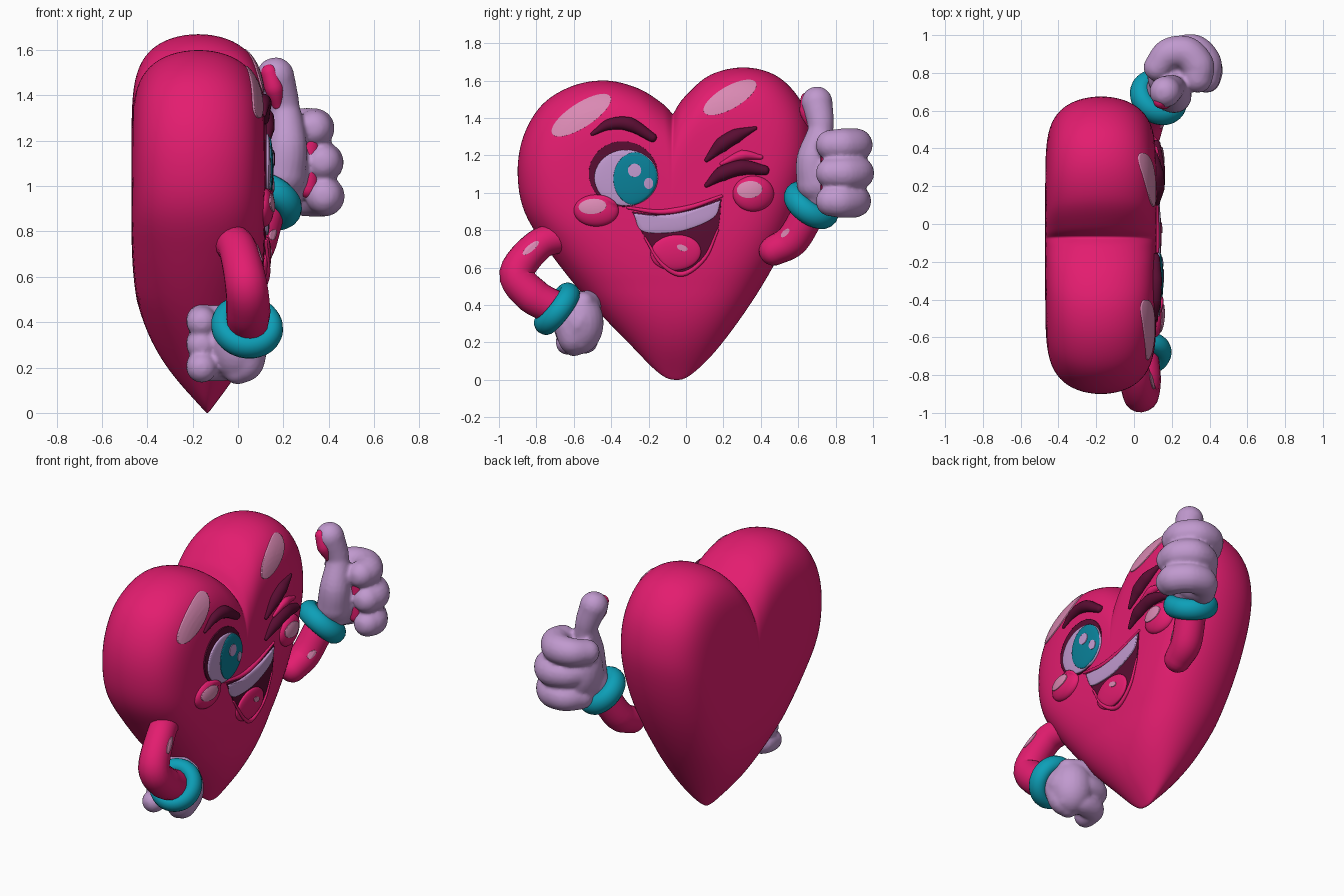
import bpy, bmesh
from math import sin, cos, pi, sqrt, radians
from mathutils import Vector, Matrix
from mathutils.bvhtree import BVHTree

if "Cube" in bpy.data.objects:
    bpy.data.objects.remove(bpy.data.objects["Cube"])


def material(name, rgb):
    m = bpy.data.materials.new(name)
    m.use_nodes = True
    m.diffuse_color = (*rgb, 1)
    m.node_tree.nodes["Principled BSDF"].inputs["Base Color"].default_value = (*rgb, 1)
    return m


pink = material("hot pink", (0.77, 0.012, 0.16))
maroon = material("dark maroon", (0.1, 0.004, 0.032))
lilac = material("lilac", (0.53, 0.32, 0.62))
teal = material("teal", (0.004, 0.35, 0.48))
iris_teal = material("deep teal", (0.003, 0.22, 0.32))
shine = material("pale pink", (0.7, 0.25, 0.45))

layers = []  # surfaces that later face parts are laid on


def finish(bm, name, mat, layer=False):
    bmesh.ops.recalc_face_normals(bm, faces=bm.faces[:])
    if layer:
        layers.append(BVHTree.FromBMesh(bm))
    mesh = bpy.data.meshes.new(name)
    bm.to_mesh(mesh)
    bm.free()
    mesh.materials.append(mat)
    mesh.shade_smooth()
    ob = bpy.data.objects.new(name, mesh)
    bpy.context.collection.objects.link(ob)
    return ob


def spline(pts, steps=6):
    """Smooth open path through the points."""
    p = [Vector(v) for v in pts]
    p = [2 * p[0] - p[1]] + p + [2 * p[-1] - p[-2]]
    out = []
    for a, b, c, d in zip(p, p[1:], p[2:], p[3:]):
        for i in range(steps):
            t = i / steps
            out.append(0.5 * (2 * b + (c - a) * t + (2 * a - 5 * b + 4 * c - d) * t * t
                              + (3 * b - a - 3 * c + d) * t ** 3))
    return out + [p[-2]]


def bridge(bm, rings):
    for a, b in zip(rings, rings[1:]):
        n = len(a)
        for i in range(n):
            bm.faces.new((a[i], a[(i + 1) % n], b[(i + 1) % n], b[i]))


def surface_x(y, z):
    hits = [t.ray_cast(Vector((2, y, z)), Vector((-1, 0, 0)))[0] for t in layers]
    return max([h.x for h in hits if h] or [-0.15])


def tube(bm, path, radii, sides=18):
    """Round-ended tube; radii are spread evenly along the path."""
    path = spline(path)
    n = len(path) - 1
    rad = []
    for i in range(n + 1):
        f = i / n * (len(radii) - 1)
        k = min(int(f), len(radii) - 2)
        rad.append(radii[k] + (radii[k + 1] - radii[k]) * (f - k))
    first, last = (path[0] - path[1]).normalized(), (path[-1] - path[-2]).normalized()
    caps = [pi / 2 * k / 5 for k in range(1, 5)]
    stops = [(path[0] + first * rad[0] * sin(a), rad[0] * cos(a)) for a in reversed(caps)]
    stops += list(zip(path, rad))
    stops += [(path[-1] + last * rad[-1] * sin(a), rad[-1] * cos(a)) for a in caps]
    tangent = -first
    side = tangent.orthogonal().normalized()
    rings = []
    for i, (p, r) in enumerate(stops):
        t = (stops[min(i + 1, len(stops) - 1)][0] - stops[max(i - 1, 0)][0]).normalized()
        side = tangent.rotation_difference(t) @ side
        tangent = t
        up = t.cross(side)
        rings.append([bm.verts.new(p + r * (side * cos(a) + up * sin(a)))
                      for a in (2 * pi * j / sides for j in range(sides))])
    bridge(bm, rings)
    bm.faces.new(rings[0])
    bm.faces.new(rings[-1])


def tube_part(name, mat, path, radii, layer=False):
    bm = bmesh.new()
    tube(bm, path, radii)
    finish(bm, name, mat, layer)


def ellipse(y, z, ry, rz, tilt=0, n=40):
    c, s = cos(radians(tilt)), sin(radians(tilt))
    return [(y + ry * cos(a) * c - rz * sin(a) * s, z + ry * cos(a) * s + rz * sin(a) * c)
            for a in (2 * pi * i / n for i in range(n))]


def patch(name, mat, outline, height=0.0, lift=0.007):
    """Thin plate or dome laid over the face."""
    bm = bmesh.new()
    cy = sum(p[0] for p in outline) / len(outline)
    cz = sum(p[1] for p in outline) / len(outline)

    def point(y, z, s):
        return bm.verts.new((surface_x(y, z) + lift + height * sqrt(max(0, 1 - s * s)), y, z))
    rings = []
    for k in range(10):
        s = cos(pi / 2 * k / 10)
        rings.append([point(cy + (y - cy) * s, cz + (z - cz) * s, s) for y, z in outline])
    # the rim is turned down into the surface
    rings.insert(0, [bm.verts.new(v.co - Vector((lift + 0.002, 0, 0))) for v in rings[0]])
    bridge(bm, rings)
    tip = point(cy, cz, 0)
    last = rings[-1]
    for i in range(len(last)):
        bm.faces.new((last[i], last[(i + 1) % len(last)], tip))
    finish(bm, name, mat, True)


# Puffy heart body: thick to the rim, tapering to the tip
outline = spline([(-0.07, 1.42), (-0.01, 1.51), (0.13, 1.63), (0.32, 1.67), (0.5, 1.615),
                  (0.63, 1.46), (0.675, 1.25), (0.64, 1.02), (0.54, 0.75), (0.38, 0.46),
                  (0.18, 0.18), (0.03, 0.03), (-0.06, 0), (-0.15, 0.04), (-0.3, 0.19),
                  (-0.52, 0.42), (-0.72, 0.67), (-0.86, 0.89), (-0.9, 1.1), (-0.87, 1.3),
                  (-0.77, 1.47), (-0.61, 1.57), (-0.43, 1.6), (-0.26, 1.56), (-0.13, 1.48),
                  (-0.07, 1.42)])[:-1]
bm = bmesh.new()
mid = Vector((-0.08, 0.85))


def heart_point(p, s, way):
    q = mid + (p - mid) * s
    taper = 1 - (1 - max(0, min(1, (q.y + 0.04) / 0.94))) ** 3
    thick = 0.295 * sqrt(1 - s ** (8.5 * (p - mid).length)) * taper
    return bm.verts.new((-0.175 + 0.04 * max(0, 1 - 2 * q.y) + way * thick, q.x, q.y))


levels = [sin(pi / 2 * k / 28) for k in range(1, 29)]
rings = [[heart_point(p, s, 1) for p in outline] for s in levels]
rings += [[heart_point(p, s, -1) for p in outline] for s in reversed(levels[:-1])]
bridge(bm, rings)
for ring, way in ((rings[0], 1), (rings[-1], -1)):
    centre = heart_point(outline[0], 0, way)
    for i in range(len(ring)):
        bm.faces.new((ring[i], ring[(i + 1) % len(ring)], centre))
finish(bm, "heart_body", pink, True)

# Shine spots on the lobes
patch("shine_spot_low", shine, ellipse(-0.56, 1.415, 0.185, 0.065, 33))
patch("shine_spot_high", shine, ellipse(0.235, 1.51, 0.16, 0.06, 30))

# Open eye
patch("eye_socket", maroon, ellipse(-0.335, 1.1, 0.185, 0.175, -10))
eye = (-0.32, 1.08, 0.17, 0.15)
patch("eye_white", lilac, ellipse(*eye), 0.012)
iris = []
for y, z in ellipse(-0.268, 1.075, 0.12, 0.142):
    d = sqrt(((y - eye[0]) / eye[2]) ** 2 + ((z - eye[1]) / eye[3]) ** 2)
    f = min(1, 0.98 / d)
    iris.append((eye[0] + (y - eye[0]) * f, eye[1] + (z - eye[1]) * f))
patch("iris", iris_teal, iris, 0.006, 0.004)
patch("eye_glint_large", lilac, ellipse(-0.275, 1.12, 0.036, 0.036, 0, 20), 0, 0.004)
patch("eye_glint_small", lilac, ellipse(-0.2, 1.05, 0.025, 0.03, 0, 20), 0, 0.004)

# Mouth with teeth and tongue
top_lip = [(-0.29, 0.9), (-0.14, 0.885), (0.02, 0.91), (0.19, 0.97)]
low_lip = [(0.19, 0.97), (0.17, 0.8), (0.1, 0.65), (-0.02, 0.565), (-0.13, 0.62),
           (-0.22, 0.76), (-0.29, 0.9)]
patch("mouth", maroon, [tuple(p) for p in spline(top_lip)[:-1] + spline(low_lip)[:-1]], 0, 0.005)
teeth_low = [(0.185, 0.96), (0.15, 0.87), (0.01, 0.805), (-0.12, 0.785), (-0.24, 0.8), (-0.28, 0.89)]
teeth_top = [(-0.28, 0.89), (-0.14, 0.88), (0.02, 0.905), (0.185, 0.96)]
patch("teeth", lilac, [tuple(p) for p in spline(teeth_top)[:-1] + spline(teeth_low)[:-1]], 0.008)
patch("tongue", pink, ellipse(-0.055, 0.68, 0.135, 0.095, 5), 0.02, 0.005)
patch("tongue_glint", shine, ellipse(-0.02, 0.705, 0.03, 0.016, -20, 20), 0, 0.004)


# Strokes that follow the face
def stroke(name, mat, pts, radii, lift=0.0):
    tube_part(name, mat, [(surface_x(y, z) + lift, y, z) for y, z in pts], radii)


stroke("upper_lip", pink, [(-0.31, 0.92)] + [(y, z + 0.012) for y, z in top_lip[1:]], (0.008, 0.016, 0.008))
stroke("lower_lip", pink, low_lip[1:-1], (0.006, 0.014, 0.006))
stroke("open_brow", maroon, [(-0.5, 1.315), (-0.41, 1.365), (-0.3, 1.365), (-0.18, 1.295)],
       (0.01, 0.03, 0.038, 0.024), 0.003)
stroke("wink_brow", maroon, [(0.11, 1.175), (0.19, 1.255), (0.27, 1.305), (0.37, 1.345)],
       (0.012, 0.04, 0.038, 0.01), 0.003)
stroke("wink_lashes", maroon, [(0.11, 1.04), (0.19, 1.1), (0.3, 1.135), (0.42, 1.12)],
       (0.012, 0.04, 0.042, 0.026), 0.003)
stroke("wink_lid", pink, [(0.19, 1.155), (0.3, 1.2), (0.4, 1.19)], (0.01, 0.028, 0.012))

# Cheeks with glints
for side, y, z, ry, rz in (("open", -0.48, 0.905, 0.12, 0.085), ("wink", 0.36, 0.995, 0.11, 0.095)):
    patch(side + "_cheek", pink, ellipse(y, z, ry, rz), 0.04, 0)
    patch(side + "_cheek_glint", shine, ellipse(y - 0.02, z + 0.022, ry * 0.62, rz * 0.48, 5), 0, 0.005)

# Arms with glints
tube_part("hip_arm", pink, [(-0.04, -0.67, 0.76), (0.0, -0.79, 0.72), (0.035, -0.905, 0.57),
                            (0.045, -0.82, 0.45), (0.04, -0.69, 0.38)],
          (0.08, 0.085, 0.093, 0.098, 0.09), True)
tube_part("raised_arm", pink, [(0.06, 0.47, 0.69), (0.08, 0.57, 0.75), (0.12, 0.66, 0.9)],
          (0.08, 0.09, 0.09), True)
patch("hip_arm_glint", shine, ellipse(-0.83, 0.705, 0.055, 0.018, 40, 20), 0, 0.005)
patch("raised_arm_glint", shine, ellipse(0.53, 0.785, 0.03, 0.014, 45, 20), 0, 0.005)


# Wristbands
def band(name, at, axis, major, minor, n=40, m=16):
    bm = bmesh.new()
    turn = Matrix.Translation(at) @ Vector(axis).to_track_quat('Z', 'Y').to_matrix().to_4x4()
    rings = []
    for i in range(n):
        a = 2 * pi * i / n
        rings.append([bm.verts.new(turn @ Vector(((major + minor * cos(b)) * cos(a),
                                                  (major + minor * cos(b)) * sin(a),
                                                  minor * 1.15 * sin(b))))
                      for b in (2 * pi * j / m for j in range(m))])
    bridge(bm, rings + rings[:1])
    finish(bm, name, teal)


band("hip_wristband", (0.04, -0.69, 0.38), (-0.15, 0.78, -0.6), 0.11, 0.05)
band("raised_wristband", (0.13, 0.67, 0.935), (0.4, 0.5, 0.72), 0.105, 0.055)


# Gloves: palm, fingers and thumb blended together
def glove(name, palm, size, tubes):
    bm = bmesh.new()
    bmesh.ops.create_uvsphere(bm, u_segments=24, v_segments=16, radius=1,
                              matrix=Matrix.Translation(palm) @ Matrix.Diagonal((*size, 1)))
    for path, radii in tubes:
        tube(bm, path, radii)
    ob = finish(bm, name, lilac)
    remesh = ob.modifiers.new("blend", 'REMESH')
    remesh.mode = 'VOXEL'
    remesh.voxel_size = 0.011
    remesh.use_smooth_shade = True
    soften = ob.modifiers.new("soften", 'SMOOTH')
    soften.factor = 0.5
    soften.iterations = 5


fingers = [([(0.14 + d, 0.83, z - 0.01), (0.2 + d, 0.9, z), (0.29 + d, 0.915 - e, z),
             (0.35 + d, 0.85 - e, z), (0.35 + d, 0.775, z)],
            (0.075, 0.084, 0.09, 0.09, 0.082))
           for z, d, e in ((1.255, -0.015, 0.01), (1.105, 0.025, 0), (0.955, 0.03, 0.025))]
thumb = ([(0.2, 0.69, 1.05), (0.215, 0.68, 1.18), (0.205, 0.72, 1.34), (0.165, 0.7, 1.485)],
         (0.1, 0.09, 0.068, 0.084))
cuff = ([(0.14, 0.68, 0.95), (0.2, 0.76, 1.05)], (0.09, 0.12))
glove("thumbs_up_glove", (0.2, 0.785, 1.09), (0.13, 0.14, 0.19), fingers + [thumb, cuff])
tube_part("thumb_pink_mark", pink, [(0.14, 0.65, 1.5), (0.16, 0.65, 1.43), (0.175, 0.675, 1.36)],
          (0.038, 0.042, 0.025))
tube_part("palm_pink_mark", pink, [(0.31, 0.765, 0.99), (0.32, 0.765, 1.22)], (0.045, 0.045))

fist = [([(0.04, y - 0.01, z), (-0.06, y + 0.02, z), (-0.15, y, z), (-0.16, y - 0.07, z - 0.01)],
         (0.06, 0.07, 0.072, 0.068))
        for y, z in ((-0.54, 0.41), (-0.53, 0.31), (-0.56, 0.21))]
hip_thumb = ([(0.05, -0.63, 0.3), (0.04, -0.61, 0.22), (0, -0.6, 0.19)], (0.08, 0.075, 0.065))
hip_cuff = ([(0.04, -0.68, 0.37), (0.02, -0.59, 0.31)], (0.09, 0.12))
glove("hip_glove", (0.0, -0.575, 0.305), (0.13, 0.135, 0.17), fist + [hip_thumb, hip_cuff])
